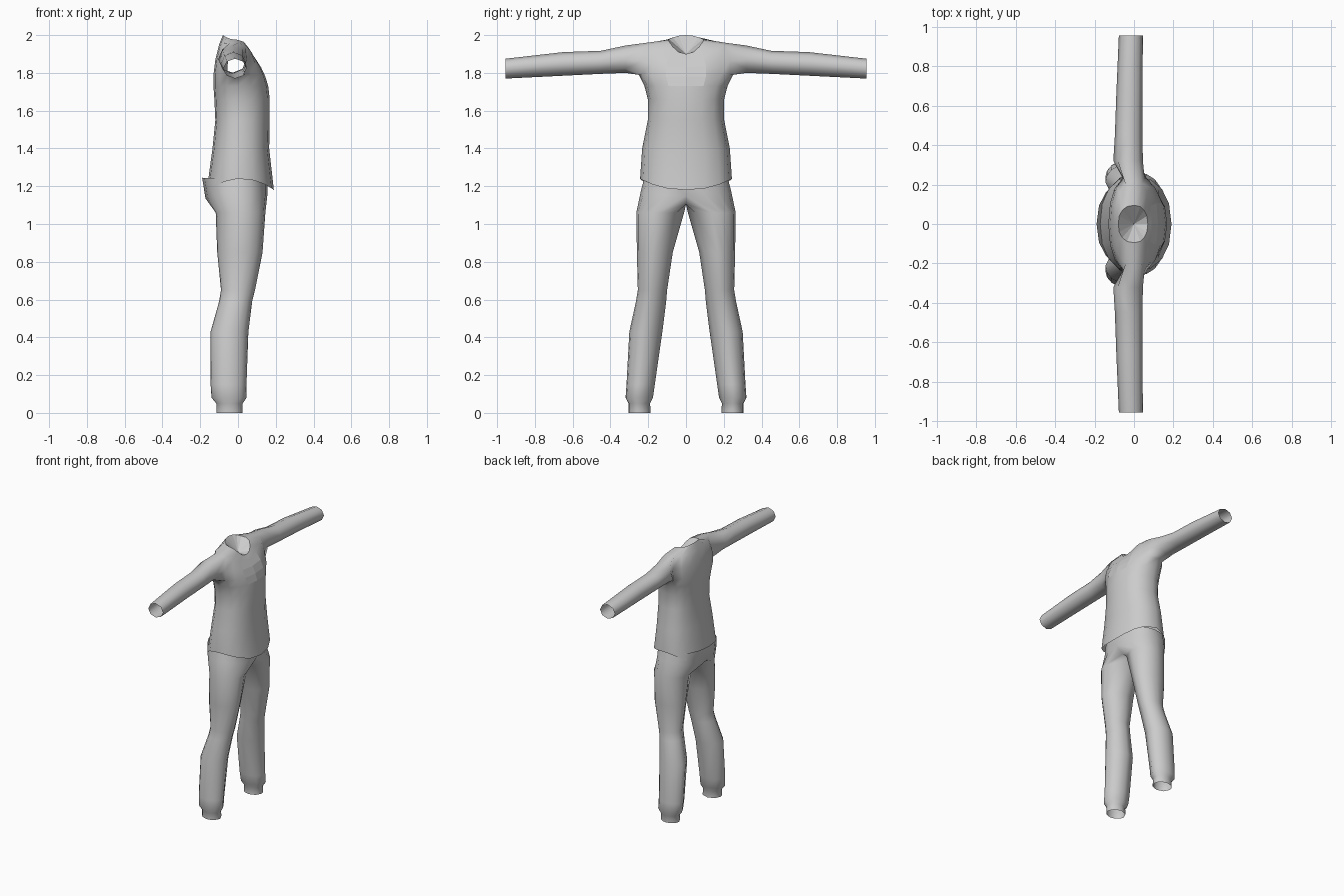
import bpy, bmesh
from math import cos, sin, pi, radians

cube = bpy.data.objects.get("Cube")
if cube:
    bpy.data.objects.remove(cube, do_unlink=True)

grey = bpy.data.materials.new("cloth grey")
grey.use_nodes = True
grey.diffuse_color = (0.6, 0.6, 0.6, 1)
grey.node_tree.nodes["Principled BSDF"].inputs["Base Color"].default_value = (0.6, 0.6, 0.6, 1)

N = 16  # columns around the body, column 0 at the chest (+x), 4 and 12 at the sides


def body_ring(bm, zf, zs, zb, xf, xb, ry):
    """Rounded ring with its own front, side and back heights."""
    ring = []
    for k in range(N):
        c, s = cos(2 * pi * k / N), sin(2 * pi * k / N)
        x = (xf if c > 0 else -xb) * (abs(c) ** 0.85) * (1 if c > 0 else -1)
        y = ry * abs(s) ** 0.9 * (1 if s > 0 else -1)
        z = zs + ((zf if c > 0 else zb) - zs) * c * c
        ring.append(bm.verts.new((x, y, z)))
    return ring


def bridge(bm, a, b, skip=()):
    n = len(a)
    for k in range(n):
        if k not in skip:
            j = (k + 1) % n
            bm.faces.new((a[k], a[j], b[j], b[k]))


def finish(bm, name, smooth=True):
    bmesh.ops.recalc_face_normals(bm, faces=bm.faces)
    mesh = bpy.data.meshes.new(name)
    bm.to_mesh(mesh)
    bm.free()
    mesh.materials.append(grey)
    obj = bpy.data.objects.new(name, mesh)
    bpy.context.collection.objects.link(obj)
    if smooth:
        bpy.ops.object.select_all(action="DESELECT")
        obj.select_set(True)
        bpy.context.view_layer.objects.active = obj
        bpy.ops.object.shade_smooth_by_angle(angle=radians(60))
    return obj


# Shirt body: hem to neckline, leaving armholes between the armpit and shoulder
NECK = (1.9, 1.975, 2.0, 0.07, -0.08, 0.095)
SHIRT = [
    (1.18, 1.24, 1.13, 0.19, -0.172, 0.243),
    (1.40, 1.40, 1.40, 0.165, -0.135, 0.232),
    (1.55, 1.55, 1.55, 0.168, -0.12, 0.202),
    (1.66, 1.66, 1.66, 0.168, -0.125, 0.202),
    (1.73, 1.73, 1.73, 0.16, -0.13, 0.22),
    (1.78, 1.79, 1.79, 0.145, -0.13, 0.25),
    (1.83, 1.87, 1.87, 0.122, -0.12, 0.25),
    (1.875, 1.958, 1.95, 0.09, -0.10, 0.22),
    NECK,
]
bm = bmesh.new()
rings = [body_ring(bm, *r) for r in SHIRT]
for i in range(len(rings) - 1):
    bridge(bm, rings[i], rings[i + 1], skip=(3, 4, 11, 12) if i in (5, 6) else ())

# Sleeves grown from the armholes: y, front x, back x, bottom z, top z
SLEEVE = [
    (0.32, 0.045, -0.105, 1.80, 1.945),
    (0.45, 0.043, -0.097, 1.795, 1.917),
    (0.65, 0.043, -0.09, 1.785, 1.91),
    (0.955, 0.045, -0.077, 1.77, 1.875),
]
low, mid, top = rings[5:8]
for side, col in ((1, 4), (-1, 12)):
    f, b = col - side, col + side
    loop = [top[col], top[f], mid[f], low[f], low[col], low[b], mid[b], top[b]]
    for y, xf, xb, z0, z1 in SLEEVE:
        ring = []
        for k in range(8):
            a = pi / 2 - k * pi / 4
            ring.append(bm.verts.new(((xf + xb) / 2 + (xf - xb) / 2 * cos(a), side * y,
                                      (z0 + z1) / 2 + (z1 - z0) / 2 * sin(a))))
        bridge(bm, loop, ring)
        loop = ring
shirt = finish(bm, "shirt")

# Flat chest panel
for p in shirt.data.polygons:
    if p.center.x > 0.1 and abs(p.center.y) < 0.1 and 1.73 < p.center.z < 1.87:
        p.use_smooth = False

# Sunken lining inside the neckline
bm = bmesh.new()
edge = body_ring(bm, *NECK)
middle = bm.verts.new((0, 0, 1.9))
for k in range(N):
    bm.faces.new((edge[k], edge[(k + 1) % N], middle))
finish(bm, "neck_lining", smooth=False)

# Trousers: waist and hips
bm = bmesh.new()
waist = body_ring(bm, 1.24, 1.24, 1.245, 0.155, -0.19, 0.222)
hips = body_ring(bm, 1.15, 1.17, 1.135, 0.155, -0.172, 0.24)
bridge(bm, waist, hips)
crotch = [bm.verts.new((x, 0, 1.105)) for x in (-0.09, 0.01, 0.1)]

# Trouser legs: z, front x, back x, inner y, outer y
LEG = [
    (1.06, 0.145, -0.118, 0.01, 0.263),
    (0.85, 0.13, -0.11, 0.07, 0.26),
    (0.65, 0.09, -0.09, 0.10, 0.255),
    (0.59, 0.075, -0.10, 0.105, 0.265),
    (0.43, 0.055, -0.145, 0.125, 0.30),
    (0.15, 0.045, -0.145, 0.165, 0.315),
    (0.08, 0.045, -0.14, 0.175, 0.32),
    (0.05, 0.025, -0.115, 0.19, 0.305),
    (0.0, 0.025, -0.115, 0.187, 0.305),
]
ANGLES = [k * pi / 8 for k in range(9)] + [k * pi / 4 for k in (5, 6, 7)]
for side in (1, -1):
    loop = [hips[(side * k) % N] for k in range(9)] + crotch
    for z, xf, xb, y0, y1 in LEG:
        ring = [bm.verts.new(((xf + xb) / 2 + (xf - xb) / 2 * cos(a),
                              side * ((y0 + y1) / 2 + (y1 - y0) / 2 * sin(a)), z))
                for a in ANGLES]
        bridge(bm, loop, ring)
        loop = ring
finish(bm, "trousers")
